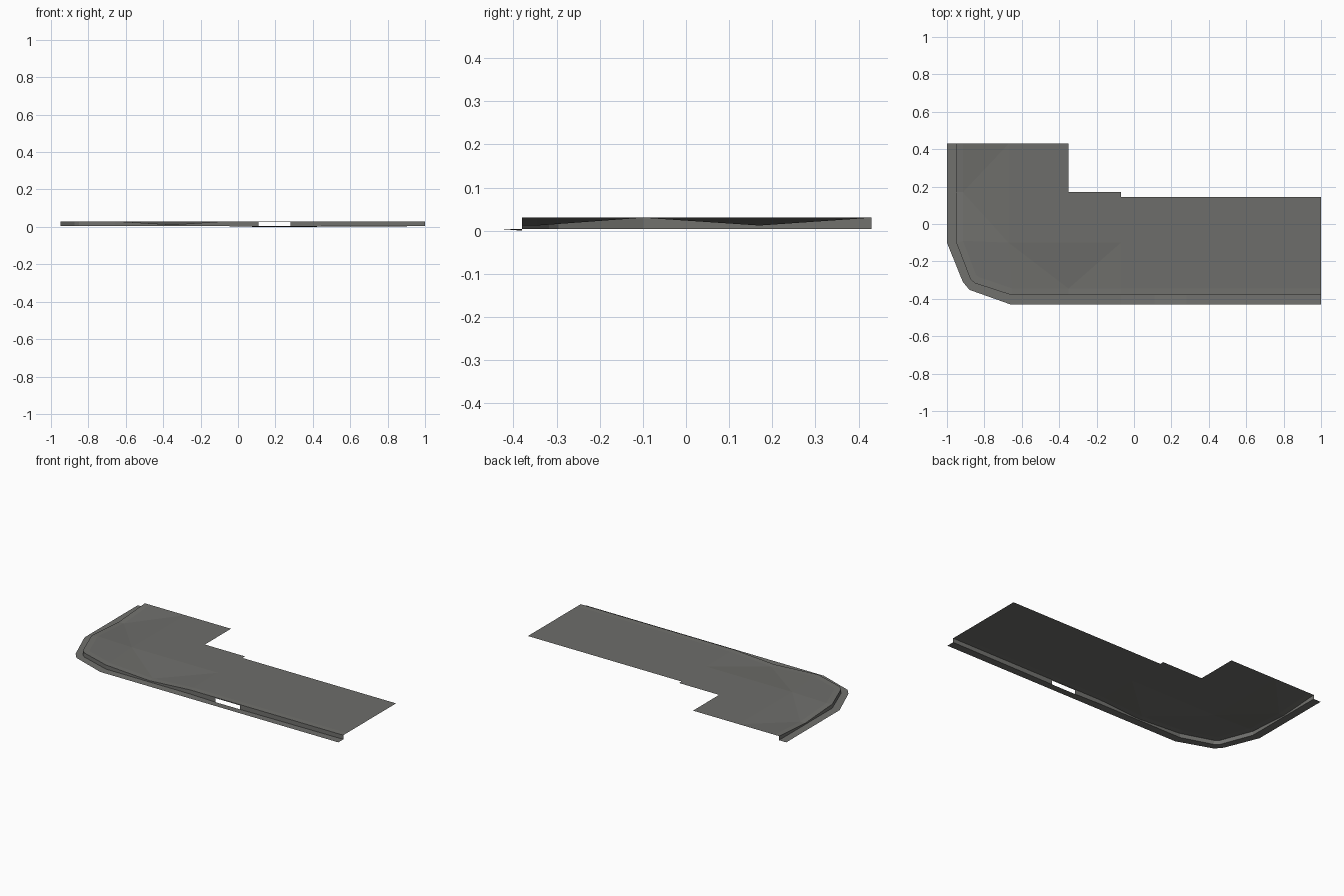
import bpy, bmesh

if "Cube" in bpy.data.objects:
    bpy.data.objects.remove(bpy.data.objects["Cube"])


def material(name, rgb):
    m = bpy.data.materials.new(name)
    m.diffuse_color = (*rgb, 1)
    m.use_nodes = True
    m.node_tree.nodes["Principled BSDF"].inputs["Base Color"].default_value = m.diffuse_color
    return m


paving = material("paving grey", (0.155, 0.155, 0.145))
kerb = material("kerb grey", (0.165, 0.165, 0.155))

TOP, LOW, ROAD = 0.03, 0.012, 0.004


def sheet(name, polys, mat):
    """Open surface from a list of polygons, welded together."""
    bm = bmesh.new()
    for p in polys:
        bm.faces.new([bm.verts.new(c) for c in p])
    bmesh.ops.remove_doubles(bm, verts=bm.verts[:], dist=0.0005)
    me = bpy.data.meshes.new(name)
    bm.to_mesh(me)
    bm.free()
    me.materials.append(mat)
    ob = bpy.data.objects.new(name, me)
    bpy.context.collection.objects.link(ob)
    return ob


# Stations along the kerb: outer gutter, kerb foot and paving edge in plan, kerb height
stations = [
    ((-1, 0.43), (-0.95, 0.43), (-0.915, 0.43), TOP),
    ((-1, 0.17), (-0.95, 0.17), (-0.915, 0.17), LOW),
    ((-1, -0.10), (-0.95, -0.10), (-0.915, -0.09), TOP),
    ((-0.915, -0.31), (-0.875, -0.295), (-0.845, -0.272), TOP),
    ((-0.88, -0.352), (-0.85, -0.317), (-0.828, -0.285), TOP),
    ((-0.66, -0.43), (-0.655, -0.38), (-0.65, -0.345), TOP),
]
for x, h in ((-0.35, LOW), (-0.07, TOP), (0.11, TOP), (0.28, TOP), (1, TOP)):
    stations.append(((x, -0.43), (x, -0.38), (x, -0.345), h))

# Gutter, kerb face and kerb top, leaving a drain opening in the kerb face
gutter, face, cap = [], [], []
for a, b in zip(stations, stations[1:]):
    def strip(i, za, j, zb):
        return [(*a[i], za[0]), (*b[i], za[1]), (*b[j], zb[1]), (*a[j], zb[0])]
    ends = (a, b)
    heights = [s[3] for s in ends]
    # the gutter dips to zero beside the drain
    foot = [0.0 if s[1][0] in (0.11, 0.28) else ROAD for s in ends]
    gutter.append(strip(0, [ROAD, ROAD], 1, foot))
    drain = a[1][0] == 0.11
    face.append(strip(1, [0.025, 0.025] if drain else foot, 1, heights))
    cap.append(strip(1, heights, 2, heights))
sheet("gutter", gutter, kerb)
sheet("kerb_face", face, kerb)
sheet("kerb_top", cap, kerb)

# Paving slabs on a grid; slabs touching a dropped kerb dip at that corner
xs = [-0.915, -0.67, -0.35, -0.07, 0.2, 0.465, 0.73, 1]
dips = {(-0.915, 0.17), (-0.35, -0.345)}
moved = {(-0.915, -0.10): (-0.915, -0.09), (-0.67, -0.345): (-0.65, -0.345)}


def corner(x, y):
    z = LOW if (x, y) in dips else TOP
    return (*moved.get((x, y), (x, y)), z)


slabs = []
for i, (x0, x1) in enumerate(zip(xs, xs[1:])):
    ys = [-0.345, -0.10] + ([0.17, 0.43] if i < 2 else [0.17] if i == 2 else [0.145])
    for j, (y0, y1) in enumerate(zip(ys, ys[1:])):
        if i == 0 and j == 0:
            # chamfered corner slab follows the kerb
            slabs.append([(*s[2], TOP) for s in stations[2:6]] + [corner(x1, y1)])
            continue
        p = [corner(x0, y0), corner(x1, y0), corner(x1, y1), corner(x0, y1)]
        low = [k for k in range(4) if p[k][2] == LOW]
        if low:
            # fold on the diagonal from the dipped corner
            k = low[0]
            q = p[k:] + p[:k]
            slabs += [[q[0], q[1], q[2]], [q[0], q[2], q[3]]]
        else:
            slabs.append(p)
sheet("paving_slabs", slabs, paving)
